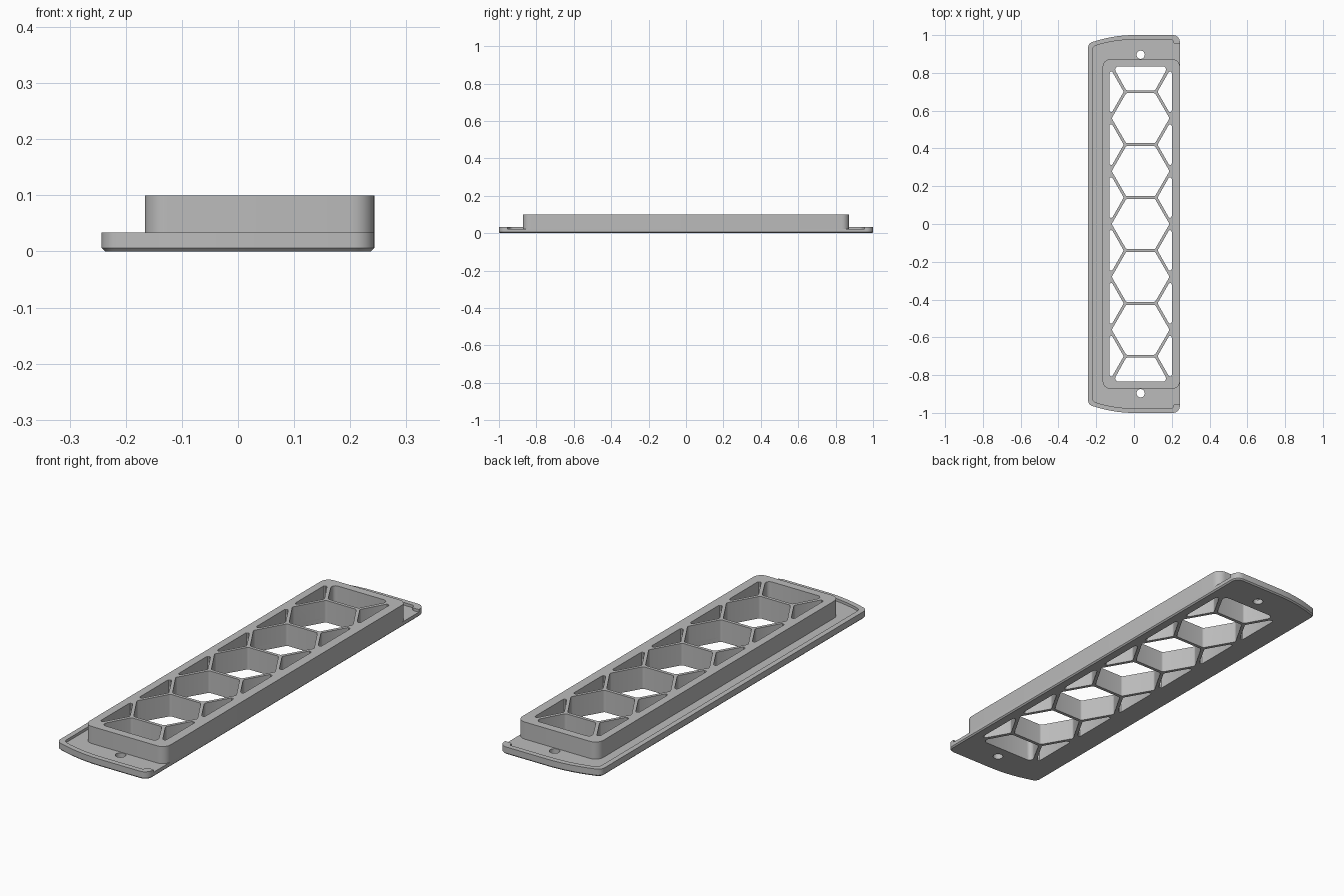
import bpy
import bmesh
import math
from mathutils import Vector

if "Cube" in bpy.data.objects:
    bpy.data.objects.remove(bpy.data.objects["Cube"], do_unlink=True)

grey = bpy.data.materials.new("satin grey")
grey.use_nodes = True
COLOUR = (0.5, 0.5, 0.5, 1)
grey.diffuse_color = COLOUR
grey.node_tree.nodes["Principled BSDF"].inputs["Base Color"].default_value = COLOUR


def fillet(corners, steps=7):
    """Round each (x, y, radius) corner of a convex or concave outline."""
    out = []
    n = len(corners)
    for i, (x, y, r) in enumerate(corners):
        p = Vector((x, y))
        if r == 0:
            out.append(p)
            continue
        a = Vector(corners[i - 1][:2]) - p
        b = Vector(corners[(i + 1) % n][:2]) - p
        half = a.angle(b) / 2
        a.normalize()
        b.normalize()
        centre = p + (a + b).normalized() * r / math.sin(half)
        start = p + a * r / math.tan(half) - centre
        end = p + b * r / math.tan(half) - centre
        sweep = start.angle_signed(end)
        for k in range(steps + 1):
            t = -sweep * k / steps
            c, s = math.cos(t), math.sin(t)
            out.append(centre + Vector((start.x * c - start.y * s,
                                        start.x * s + start.y * c)))
    return out


def inset(outline, d):
    """Move a counter-clockwise outline inwards by d."""
    out = []
    for i, p in enumerate(outline):
        e = (p - outline[i - 1]).normalized()
        f = (outline[(i + 1) % len(outline)] - p).normalized()
        normal = (Vector((-e.y, e.x)) + Vector((-f.y, f.x))).normalized()
        out.append(p + normal * d)
    return out


def prism(name, outlines, levels):
    """Stack each outline through the (z, inset) levels into closed solids."""
    bm = bmesh.new()
    for outline in outlines:
        rings = [[bm.verts.new((p.x, p.y, z)) for p in inset(outline, d)]
                 for z, d in levels]
        n = len(outline)
        for low, high in zip(rings, rings[1:]):
            for i in range(n):
                j = (i + 1) % n
                bm.faces.new((low[i], low[j], high[j], high[i]))
        bm.faces.new(rings[0][::-1])
        bm.faces.new(rings[-1])
    bmesh.ops.recalc_face_normals(bm, faces=bm.faces)
    mesh = bpy.data.meshes.new(name)
    bm.to_mesh(mesh)
    bm.free()
    obj = bpy.data.objects.new(name, mesh)
    bpy.context.collection.objects.link(obj)
    mesh.materials.append(grey)
    return obj


def select(obj):
    bpy.ops.object.select_all(action="DESELECT")
    obj.select_set(True)
    bpy.context.view_layer.objects.active = obj


def cut(obj, cutter):
    mod = obj.modifiers.new("cut", "BOOLEAN")
    mod.operation = "DIFFERENCE"
    mod.solver = "EXACT"
    mod.object = cutter
    select(obj)
    bpy.ops.object.modifier_apply(modifier=mod.name)


def mirrored(half):
    """Close an outline given from +x to -x on the +y side."""
    return half + [(x, -y, r) for x, y, r in reversed(half)]


SIDE = 0.243
bow = [-0.03 * k for k in range(8)]

# Base plate with bowed ends and a chamfered underside
plate_half = [(SIDE, 1, 0.037)] + [(x, 1 - 0.75 * x * x, 0) for x in bow[:-1]]
plate_half.append((-SIDE, 0.957, 0.032))
plate = prism("base_plate", [fillet(mirrored(plate_half))],
              [(0, 0.006), (0.006, 0), (0.034, 0)])

# Recess inside the rim, open along the +x side
recess_half = [(0.27, 0.955, 0), (0.21, 0.955, 0.009), (0.205, 0.976, 0.009)]
recess_half += [(x, 0.976 - 0.75 * x * x, 0) for x in bow[:-1]]
recess_half.append((-0.219, 0.938, 0.022))
recess = prism("recess_cutter", [fillet(mirrored(recess_half), 4)],
               [(0.022, 0), (0.06, 0)])

# Raised block standing in the recess
block_half = [(SIDE, 0.872, 0.04), (-0.166, 0.872, 0.04)]
block = prism("raised_block", [fillet(mirrored(block_half))],
              [(0.022, 0), (0.1, 0)])

# Honeycomb openings: full cells, side triangles and end trapezoids
MID, PITCH, WALL, ROUND = 0.035, 0.28, 0.015, 0.012
flat = (PITCH - WALL) / 2
radius = flat / math.cos(math.pi / 6)
cells = []
for row in range(-2, 3):
    cells.append(fillet([(MID + radius * math.cos(k * math.pi / 3),
                          row * PITCH + radius * math.sin(k * math.pi / 3),
                          ROUND) for k in range(6)], 4))
for row in range(6):
    y = (row - 2.5) * PITCH
    for s in (-1, 1):
        outer, tip = MID + s * 0.165, MID + s * 0.0895
        cells.append(fillet([(tip, y, ROUND), (outer, y + s * flat, 0.009),
                             (outer, y - s * flat, 0.009)][::-1], 4))
for s in (-1, 1):
    low, high = s * (2.5 * PITCH + WALL / 2), s * 0.835
    cells.append(fillet([(MID - s * radius / 2, low, ROUND),
                         (MID + s * radius / 2, low, ROUND),
                         (MID + s * 0.147, high, 0.018),
                         (MID - s * 0.147, high, 0.018)], 4))
for outline in cells:
    area = sum(p.cross(outline[(i + 1) % len(outline)])
               for i, p in enumerate(outline))
    if area < 0:
        outline.reverse()
lattice = prism("lattice_cutter", cells, [(-0.05, 0), (0.15, 0)])

# Screw holes at both ends
circles = [[Vector((MID + 0.022 * math.cos(k * math.pi / 12),
                    s * 0.896 + 0.022 * math.sin(k * math.pi / 12)))
            for k in range(24)] for s in (-1, 1)]
holes = prism("screw_hole_cutter", circles, [(-0.05, 0), (0.15, 0)])

for cutter in (recess, lattice, holes):
    cut(plate, cutter)
cut(block, lattice)

for cutter in (recess, lattice, holes):
    bpy.data.objects.remove(cutter, do_unlink=True)

for obj in (plate, block):
    select(obj)
    bpy.ops.object.shade_smooth_by_angle(angle=math.radians(30))
